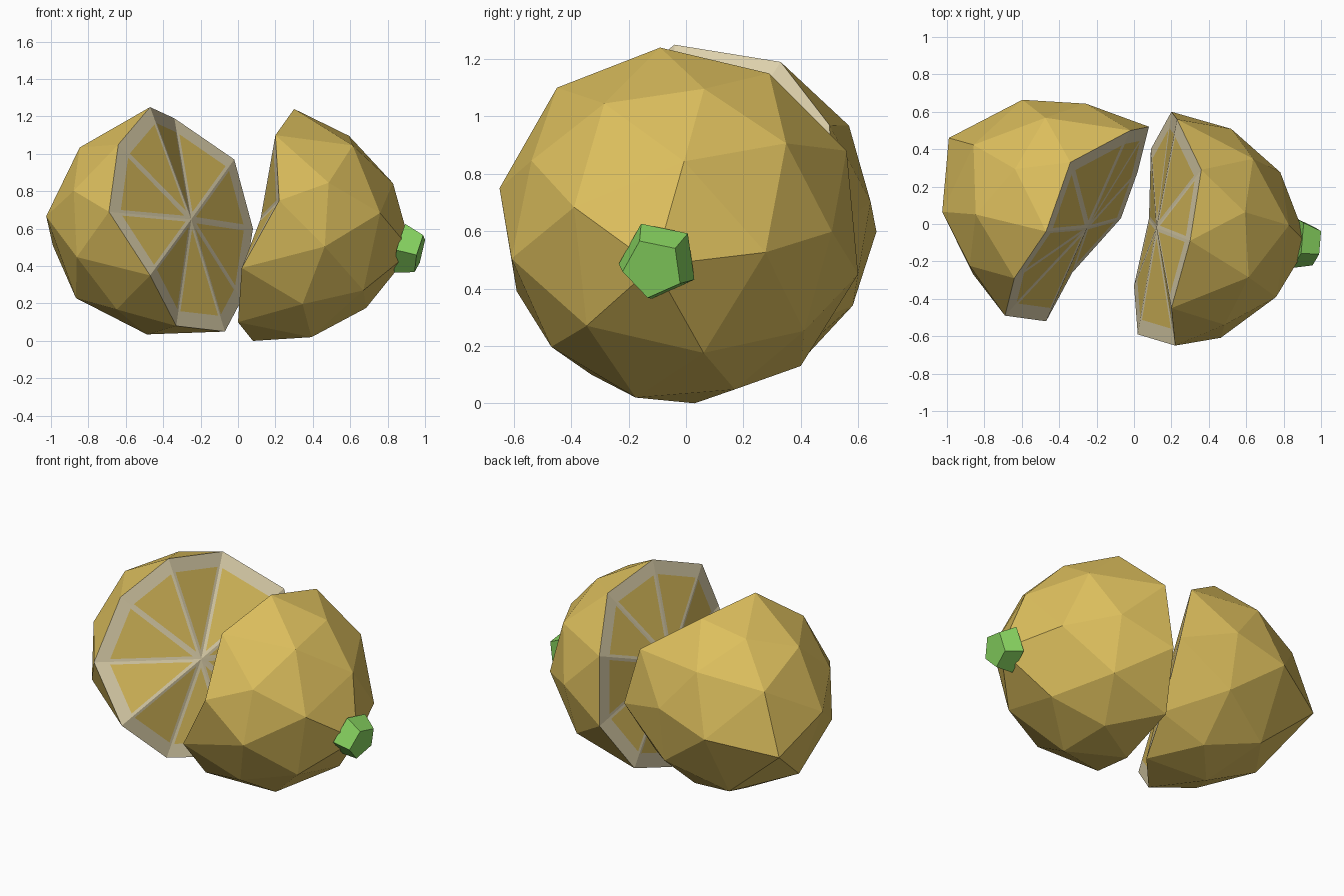
import bpy, bmesh, math
from mathutils import Vector as V

if "Cube" in bpy.data.objects:
    bpy.data.objects.remove(bpy.data.objects["Cube"])


def material(name, rgb):
    m = bpy.data.materials.new(name)
    m.diffuse_color = (*rgb, 1)
    m.use_nodes = True
    m.node_tree.nodes["Principled BSDF"].inputs["Base Color"].default_value = m.diffuse_color
    return m


RIND = material("lemon yellow", (0.72, 0.52, 0.11))
PITH = material("pale pith", (0.74, 0.65, 0.42))
GREEN = material("stem green", (0.25, 0.67, 0.12))


def finish(bm, name, mats):
    bmesh.ops.recalc_face_normals(bm, faces=bm.faces[:])
    me = bpy.data.meshes.new(name)
    bm.to_mesh(me)
    bm.free()
    for m in mats:
        me.materials.append(m)
    ob = bpy.data.objects.new(name, me)
    bpy.context.collection.objects.link(ob)


def lemon_half(name, rim, core, pole, ring_r, ring_h):
    """Faceted dome from a ten-point rim to a pole, closed by a segmented cut face."""
    rim = [V(p) for p in rim]
    core, pole = V(core), V(pole)
    mid = sum(rim, V()) / 10
    axis = sum(((rim[i] - mid).cross(rim[(i + 1) % 10] - mid) for i in range(10)), V()).normalized()
    if axis.dot(pole - mid) < 0:
        axis = -axis
    lean = (pole - mid) - axis * axis.dot(pole - mid)

    def ring(i, r, h):
        d = rim[i % 10] + rim[(i + 1) % 10] - 2 * mid
        d = (d - axis * d.dot(axis)).normalized()
        return mid + d * r + axis * h + lean * h * 0.6

    bm = bmesh.new()
    new = bm.verts.new
    e = [new(p) for p in rim]
    top = new(pole)
    r1 = [new(ring(2 * j, ring_r, ring_h)) for j in range(5)]
    up = [new(ring(2 * j, 0.565, 0.30)) for j in range(5)]
    md = [new(ring(2 * j + 1, 0.555, 0.36)) for j in range(5)]
    # rind facets
    for j in range(5):
        k = (j + 1) % 5
        a, b, c = e[2 * j], e[2 * j + 1], e[(2 * j + 2) % 10]
        for f in ((top, r1[j], r1[k]), (r1[j], r1[k], md[j]), (r1[j], up[j], md[j]),
                  (r1[k], md[j], up[k]), (up[j], a, b), (up[j], b, md[j]),
                  (md[j], b, c), (md[j], c, up[k])):
            bm.faces.new(f)
    # cut face: ten flesh wedges framed by pith
    hub = new(core)
    for i in range(10):
        b, c = e[i], e[(i + 1) % 10]
        w = lambda s, t: new(core + (b.co.lerp(c.co, t) - core) * s)
        f0, fb, fc = w(0.09, 0.5), w(0.86, 0.05), w(0.86, 0.95)
        bm.faces.new((f0, fb, fc))
        for q in ((b, c, fc, fb), (hub, b, fb, f0), (hub, f0, fc, c)):
            bm.faces.new(q).material_index = 1
    finish(bm, name, (RIND, PITH))


lemon_half("left_lemon_half",
           [(-.47, -.04, 1.25), (-.34, .33, 1.19), (-.02, .50, .97), (.08, .52, .60), (.02, .28, .22),
            (-.07, .03, .05), (-.33, -.26, .08), (-.47, -.52, .35), (-.69, -.49, .69), (-.64, -.29, 1.05)],
           (-.25, -.02, .65), (-.99, .46, .51), 0.39, 0.61)

lemon_half("right_lemon_half",
           [(.30, -.09, 1.24), (.36, .29, 1.15), (.23, .56, .88), (.20, .60, .45), (.09, .40, .13),
            (.08, .03, 0), (0, -.33, .10), (.02, -.59, .39), (.22, -.65, .75), (.20, -.45, 1.10)],
           (.12, -.02, .65), (.93, -.11, .48), 0.36, 0.59)

# five-sided tapered stem
bm = bmesh.new()
axis = V((.95, -.13, -.24)).normalized()
side = axis.cross(V((0, 0, 1))).normalized() * -1
upv = V((0, 0, 1)) - axis * axis.z
upv.normalize()
loops = []
for centre, r in ((V((.87, -.095, .50)), .142), (V((.972, -.115, .47)), .108)):
    loops.append([bm.verts.new(centre + upv * (r * math.cos(t)) + side * (r * math.sin(t)))
                  for t in (math.radians(-24 + 72 * k) for k in range(5))])
for k in range(5):
    n = (k + 1) % 5
    bm.faces.new((loops[0][k], loops[0][n], loops[1][n], loops[1][k]))
for lp in loops:
    bm.faces.new(lp)
finish(bm, "stem", (GREEN,))
